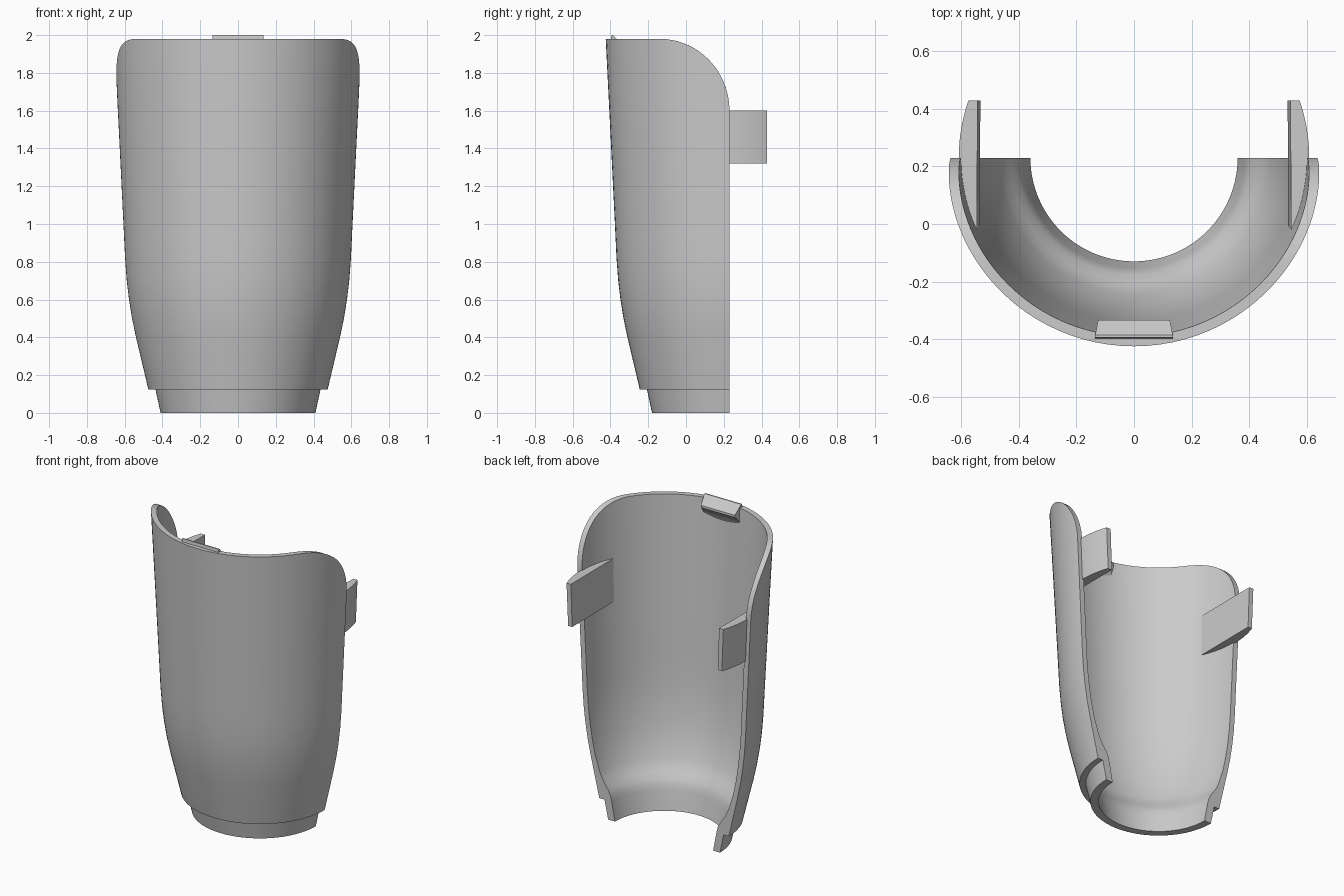
import bpy, bmesh, math

if "Cube" in bpy.data.objects:
    bpy.data.objects.remove(bpy.data.objects["Cube"], do_unlink=True)

AXIS_Y = 0.23      # the shell is half a revolution about this line
TOP = 1.98
LOW = 1.5          # below this height the shell is not trimmed
SEGMENTS = 72

grey = bpy.data.materials.new("plain grey")
grey.use_nodes = True
grey.diffuse_color = (0.6, 0.6, 0.6, 1)
grey.node_tree.nodes["Principled BSDF"].inputs["Base Color"].default_value = (0.6, 0.6, 0.6, 1)


def finish(bm, name):
    bmesh.ops.recalc_face_normals(bm, faces=bm.faces)
    mesh = bpy.data.meshes.new(name)
    bm.to_mesh(mesh)
    bm.free()
    mesh.materials.append(grey)
    obj = bpy.data.objects.new(name, mesh)
    bpy.context.collection.objects.link(obj)
    bpy.ops.object.select_all(action="DESELECT")
    obj.select_set(True)
    bpy.context.view_layer.objects.active = obj
    bpy.ops.object.shade_smooth_by_angle(angle=math.radians(30))
    return obj


def loft(rings, name):
    """Skin a row of closed rings and cap both ends."""
    bm = bmesh.new()
    rows = [[bm.verts.new(p) for p in ring] for ring in rings]
    n = len(rows[0])
    for a, b in zip(rows, rows[1:]):
        for i in range(n):
            j = (i + 1) % n
            bm.faces.new((a[i], a[j], b[j], b[i]))
    bm.faces.new(rows[0])
    bm.faces.new(rows[-1][::-1])
    return finish(bm, name)


def rim_height(y):
    """Level rim that rounds down to the open back edge."""
    start, drop = -0.14, 0.38
    u = min(max((y - start) / (AXIS_Y - start), 0), 1)
    return TOP - drop * (1 - math.sqrt(1 - u * u))


# Shell: outer wall upwards, then inner wall downwards
outer = [(0.41, 0), (0.437, 0.125), (0.475, 0.125), (0.54, 0.4), (0.561, 0.5),
         (0.577, 0.6), (0.589, 0.7), (0.598, 0.82), (0.604, 0.95), (0.631, LOW), (0.655, TOP)]
inner = [(0.62, TOP), (0.596, LOW), (0.569, 0.95), (0.563, 0.82), (0.554, 0.7),
         (0.542, 0.6), (0.526, 0.5), (0.504, 0.4), (0.471, 0.3), (0.453, 0.26),
         (0.43, 0.225), (0.406, 0.19), (0.392, 0.16), (0.384, 0.125), (0.36, 0)]


def shell_point(r, z, angle):
    if z == TOP:
        slope = 0.024 / (TOP - LOW)
        top_r = r
        for _ in range(12):
            z = rim_height(AXIS_Y - r * math.cos(angle))
            r = top_r - slope * (TOP - z)
    return (r * math.sin(angle), AXIS_Y - r * math.cos(angle), z)


# Columns crowd towards the open edges, where the rim is steepest
angles = [math.pi / 2 * math.sin(math.pi / 2 * (2 * i / SEGMENTS - 1))
          for i in range(SEGMENTS + 1)]
loft([[shell_point(r, z, a) for r, z in outer + inner] for a in angles], "half_shell")


# Side arms: flat inside, curved outside, reaching past the open edge
def arm_ring(side, z, flat_x, radius):
    front = AXIS_Y - math.sqrt(radius ** 2 - flat_x ** 2)
    back = 0.43
    points = [(side * flat_x, back, z)]
    for i in range(17):
        y = front + 0.004 + (back - front - 0.004) * i / 16
        points.append((side * math.sqrt(radius ** 2 - (y - AXIS_Y) ** 2), y, z))
    return points


for side, name in ((1, "left_arm"), (-1, "right_arm")):
    loft([arm_ring(side, 1.32, 0.534, 0.598), arm_ring(side, 1.6, 0.544, 0.609)], name)

# Catch: small wedge inside the front of the rim
catch = [(-0.398, 1.975), (-0.394, 2.0), (-0.386, 2.0), (-0.333, 1.945),
         (-0.333, 1.93), (-0.355, 1.91), (-0.37, 1.885), (-0.392, 1.84)]


def catch_ring(side):
    return [(side * (0.135 - 0.2 * max(y + 0.386, 0)), y, z) for y, z in catch]


loft([catch_ring(-1), catch_ring(1)], "rim_catch")
